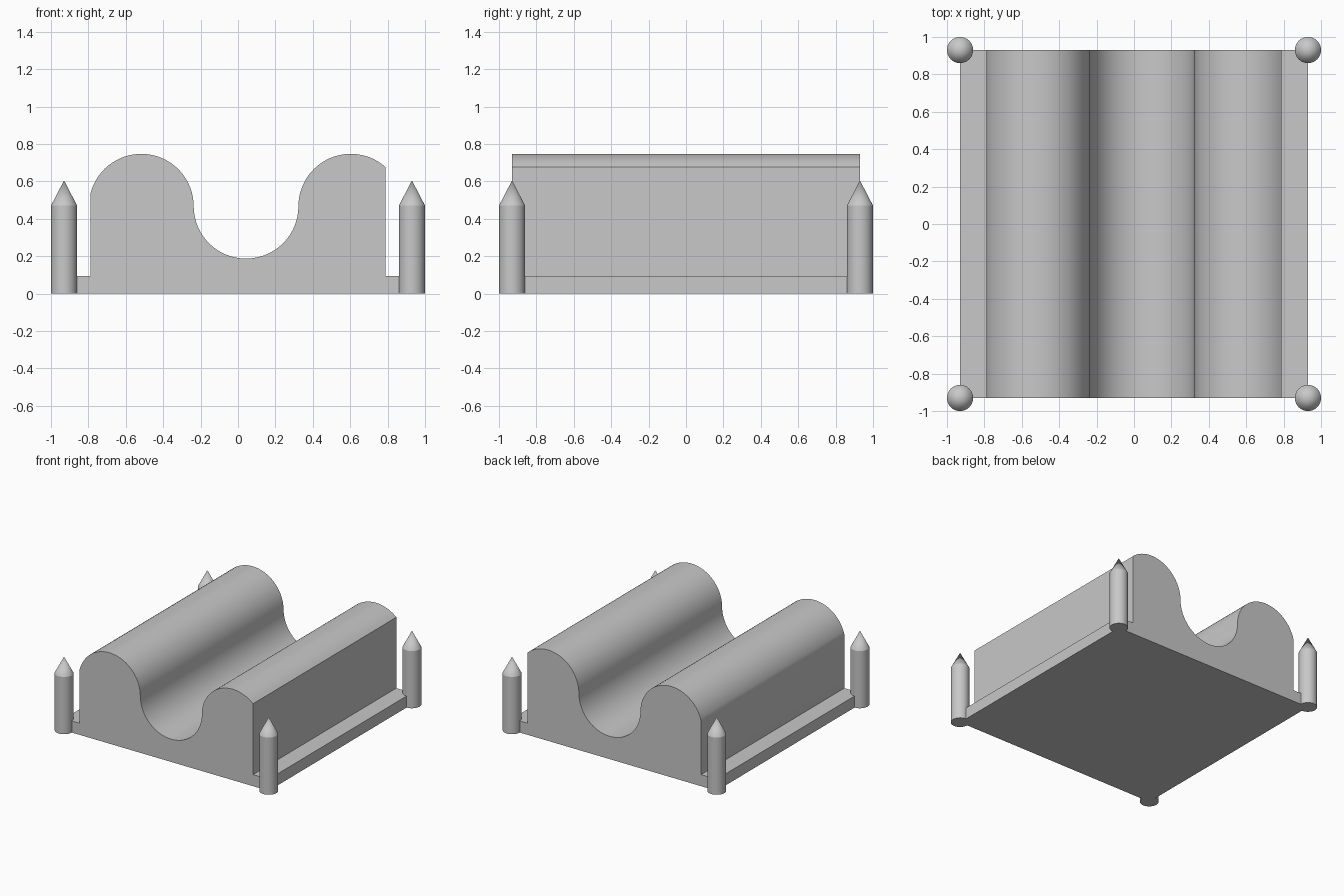
import bpy, bmesh
from math import asin, acos, cos, sin, pi, radians

if "Cube" in bpy.data.objects:
    bpy.data.objects.remove(bpy.data.objects["Cube"])

grey = bpy.data.materials.new("plain grey")
grey.use_nodes = True
colour = (0.58, 0.58, 0.58, 1)
grey.diffuse_color = colour
grey.node_tree.nodes["Principled BSDF"].inputs["Base Color"].default_value = colour

HALF = 0.93       # half side of the base
LEDGE = 0.095     # base thickness
WALL = 0.788      # half width of the block
R = 0.28          # radius of ridges and trough
ARC_Z = 0.467     # height of the arc centres
MID = 0.043       # x of the trough centre


def finish(bm, name):
    bmesh.ops.recalc_face_normals(bm, faces=bm.faces)
    mesh = bpy.data.meshes.new(name)
    bm.to_mesh(mesh)
    bm.free()
    mesh.materials.append(grey)
    ob = bpy.data.objects.new(name, mesh)
    bpy.context.collection.objects.link(ob)
    bpy.ops.object.select_all(action='DESELECT')
    ob.select_set(True)
    bpy.context.view_layer.objects.active = ob
    bpy.ops.object.shade_smooth_by_angle(angle=radians(30))
    return ob


def arc(cx, start, end, steps=32):
    angles = [start + (end - start) * i / steps for i in range(steps + 1)]
    return [(cx + R * cos(a), ARC_Z + R * sin(a)) for a in angles]


# Cradle block: wavy cross-section extruded from front to back
left_x, right_x = MID - 2 * R, MID + 2 * R
left_start = acos((-WALL - left_x) / R)
right_end = acos((WALL - right_x) / R)
profile = [(-HALF, 0), (-HALF, LEDGE), (-WALL, LEDGE)]
profile += arc(left_x, left_start, 0)
profile += arc(MID, pi, 2 * pi)[1:]
profile += arc(right_x, pi, right_end)[1:]
profile += [(WALL, LEDGE), (HALF, LEDGE), (HALF, 0)]

bm = bmesh.new()
face = bm.faces.new([bm.verts.new((x, -HALF, z)) for x, z in profile])
extruded = bmesh.ops.extrude_face_region(bm, geom=[face], use_keep_orig=True)
verts = [v for v in extruded["geom"] if isinstance(v, bmesh.types.BMVert)]
bmesh.ops.translate(bm, verts=verts, vec=(0, 2 * HALF, 0))
finish(bm, "wavy_cradle_block")


# Pointed corner posts
def post(name, x, y, sides=40):
    bm = bmesh.new()
    rings = []
    for z in (0, 0.47):
        rings.append([bm.verts.new((x + 0.07 * cos(2 * pi * i / sides),
                                    y + 0.07 * sin(2 * pi * i / sides), z))
                      for i in range(sides)])
    low, high = rings
    tip = bm.verts.new((x, y, 0.605))
    bm.faces.new(low)
    for i in range(sides):
        j = (i + 1) % sides
        bm.faces.new((low[i], low[j], high[j], high[i]))
        bm.faces.new((high[i], high[j], tip))
    # Keep the shoulder under the point crisp
    for edge in bm.edges:
        if edge.verts[0] in high and edge.verts[1] in high:
            edge.smooth = False
    finish(bm, name)


for side, x in (("right", -HALF), ("left", HALF)):
    for end, y in (("front", -HALF), ("back", HALF)):
        post(f"{end}_{side}_post", x, y)
